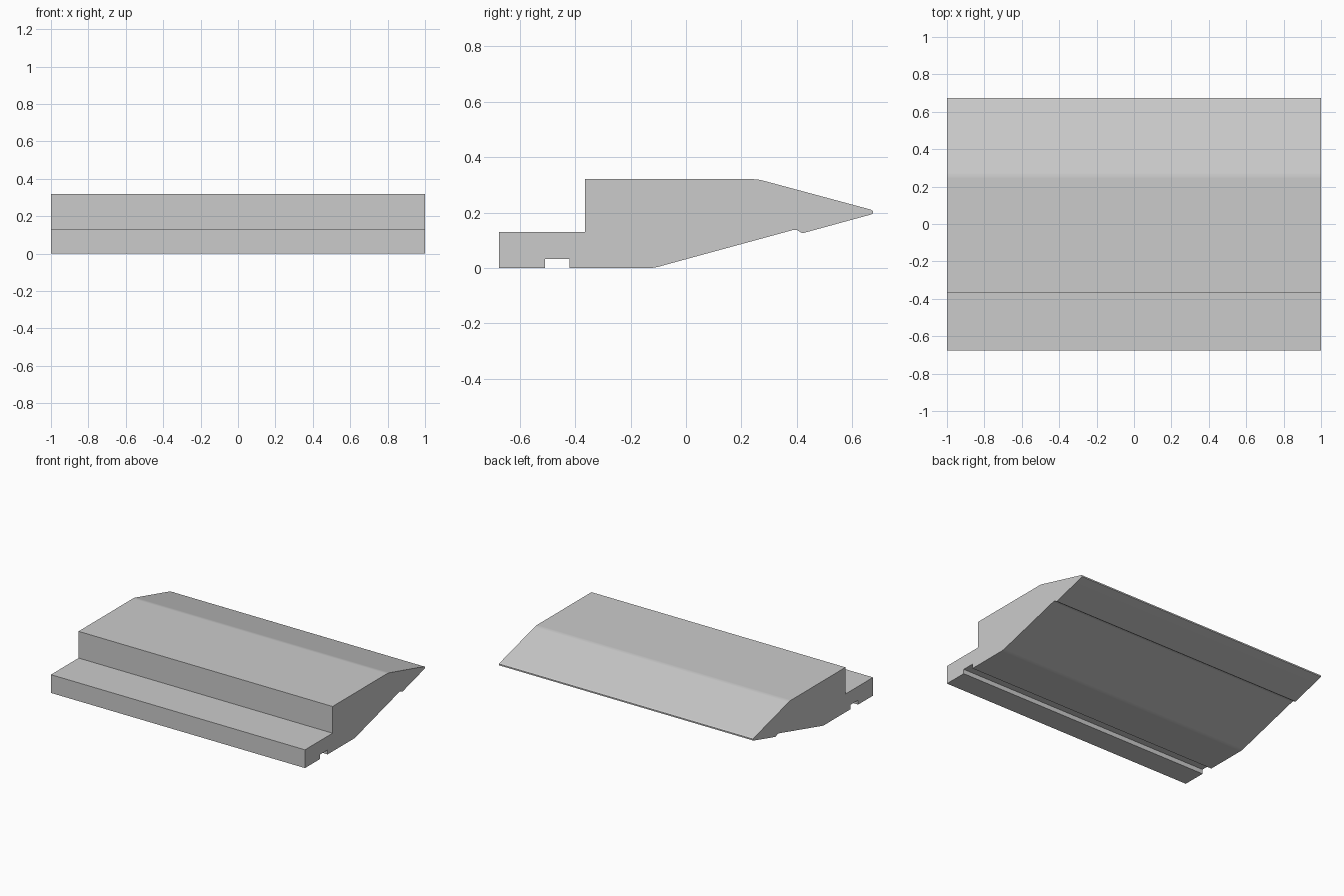
import bpy, bmesh, math
from mathutils import Vector

cube = bpy.data.objects.get("Cube")
if cube:
    bpy.data.objects.remove(cube, do_unlink=True)

# Plain grey finish
grey = bpy.data.materials.new("light_grey")
grey.use_nodes = True
colour = (0.6, 0.6, 0.6, 1)
grey.diffuse_color = colour
grey.node_tree.nodes["Principled BSDF"].inputs["Base Color"].default_value = colour

# Side profile (y, z): stepped front, wedge back, groove and drip notch below
profile = [
    (-0.675, 0), (-0.675, 0.13), (-0.365, 0.13), (-0.365, 0.32),
    (0.26, 0.32), (0.665, 0.211), (0.674, 0.206), (0.674, 0.196), (0.665, 0.192),
    (0.42, 0.125), (0.40, 0.137), (0.387, 0.137),
    (-0.115, 0), (-0.42, 0), (-0.42, 0.032), (-0.508, 0.032), (-0.508, 0),
]

# Extrude the profile across the full width
bm = bmesh.new()
cap = bm.faces.new([bm.verts.new((-1, y, z)) for y, z in profile])
grown = bmesh.ops.extrude_face_region(bm, geom=[cap])["geom"]
bmesh.ops.translate(bm, vec=Vector((2, 0, 0)),
                    verts=[v for v in grown if isinstance(v, bmesh.types.BMVert)])
bmesh.ops.recalc_face_normals(bm, faces=bm.faces)

# Round the two shallow ridges where the slopes begin
ridges = [e for e in bm.edges
          if math.radians(10) < e.calc_face_angle(0) < math.radians(20)
          and abs(e.verts[0].co.y) < 0.3]
bmesh.ops.bevel(bm, geom=ridges, offset=0.015, segments=3, profile=0.5, affect='EDGES')

mesh = bpy.data.meshes.new("sill_block")
bm.to_mesh(mesh)
bm.free()
mesh.materials.append(grey)
sill = bpy.data.objects.new("sill_block", mesh)
bpy.context.collection.objects.link(sill)

# Smooth ridges with flat main faces
bpy.context.view_layer.objects.active = sill
sill.select_set(True)
bpy.ops.object.shade_smooth_by_angle(angle=math.radians(12))
weighted = sill.modifiers.new("flat_faces", 'WEIGHTED_NORMAL')
weighted.keep_sharp = True
